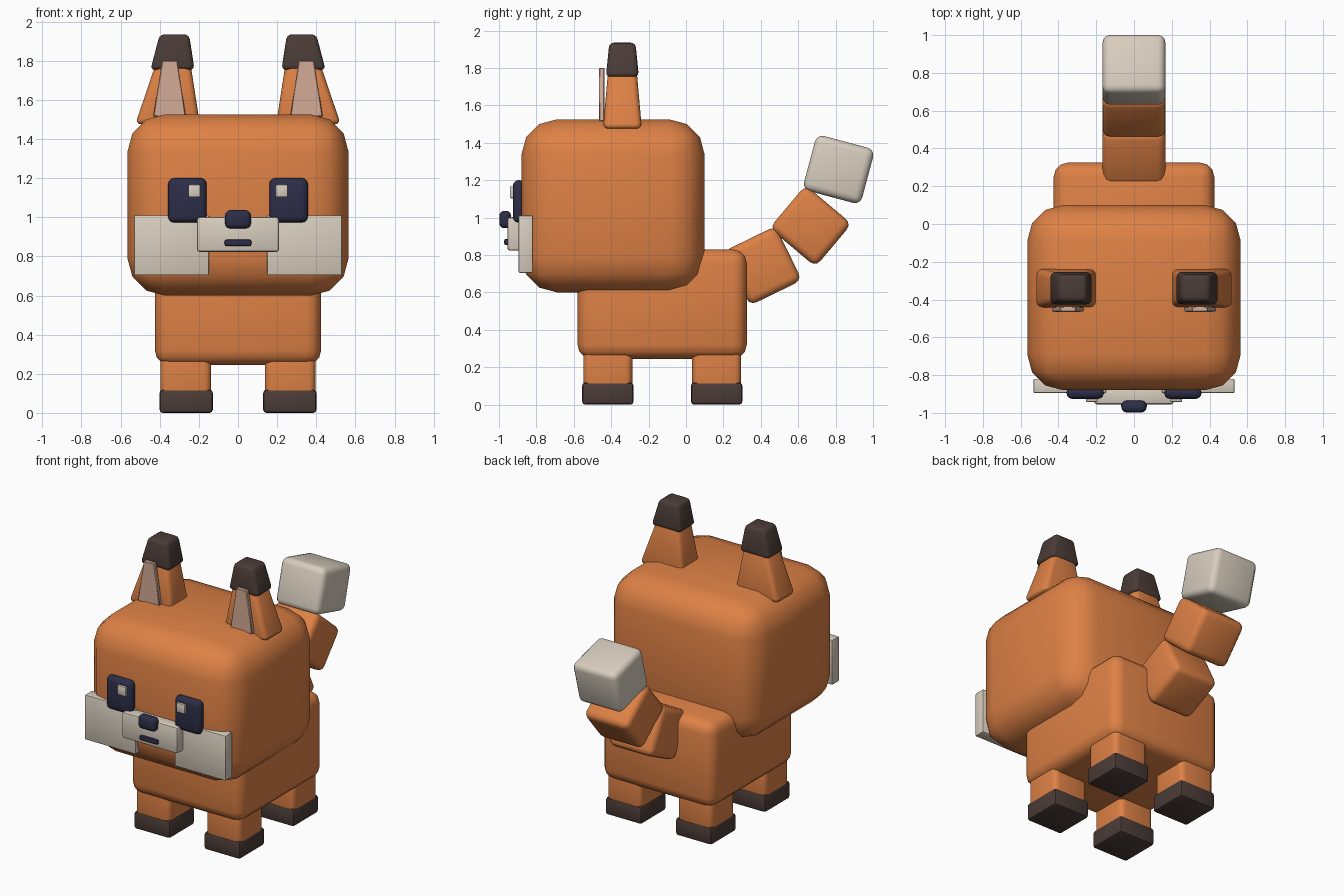
import bpy, bmesh, math
from mathutils import Matrix, Vector

cube = bpy.data.objects.get("Cube")
if cube:
    bpy.data.objects.remove(cube, do_unlink=True)


def material(name, rgb):
    m = bpy.data.materials.new(name)
    m.use_nodes = True
    m.diffuse_color = (*rgb, 1)
    m.node_tree.nodes["Principled BSDF"].inputs["Base Color"].default_value = (*rgb, 1)
    return m


ORANGE = material("orange fur", (0.73, 0.22, 0.06))
CREAM = material("cream fur", (0.69, 0.62, 0.52))
BROWN = material("dark brown", (0.07, 0.045, 0.038))
NAVY = material("dark navy", (0.026, 0.027, 0.065))
PINK = material("inner ear pink", (0.66, 0.41, 0.31))


def block(name, mat, x, y, z, bevel, segments=3, top=None, pitch=0, mirror=False):
    """Rounded box from ranges; top gives (x, y) ranges of a tapered top face."""
    bm = bmesh.new()
    bmesh.ops.create_cube(bm, size=1)
    for v in bm.verts:
        up = v.co.z > 0
        xr, yr = top if top and up else (x, y)
        v.co = (xr[v.co.x > 0], yr[v.co.y > 0], z[up])
    bmesh.ops.bevel(bm, geom=bm.edges[:], offset=bevel, offset_type='OFFSET',
                    segments=segments, profile=0.5, affect='EDGES', clamp_overlap=True)
    if pitch:
        c = Vector((sum(x), sum(y), sum(z))) / 2
        turn = Matrix.Rotation(math.radians(pitch), 4, 'X')
        bm.transform(Matrix.Translation(c) @ turn @ Matrix.Translation(-c))
    bmesh.ops.recalc_face_normals(bm, faces=bm.faces[:])
    mesh = bpy.data.meshes.new(name)
    bm.to_mesh(mesh)
    bm.free()
    mesh.materials.append(mat)
    ob = bpy.data.objects.new(name, mesh)
    bpy.context.collection.objects.link(ob)
    bpy.ops.object.select_all(action='DESELECT')
    ob.select_set(True)
    bpy.context.view_layer.objects.active = ob
    bpy.ops.object.shade_smooth_by_angle(angle=math.radians(40))
    if mirror:
        ob.modifiers.new("mirror", 'MIRROR').use_mirror_merge = False
    return ob


# Head and body
block("head", ORANGE, (-0.565, 0.565), (-0.88, 0.1), (0.6, 1.525), 0.19)
block("body", ORANGE, (-0.425, 0.425), (-0.58, 0.325), (0.245, 0.83), 0.075)

# Legs and paws
for place, yc in (("front", -0.418), ("hind", 0.164)):
    block(place + "_legs", ORANGE, (0.137, 0.397), (yc - 0.131, yc + 0.131),
          (0.05, 0.36), 0.035, mirror=True)
    block(place + "_paws", BROWN, (0.129, 0.401), (yc - 0.137, yc + 0.137),
          (0, 0.118), 0.016, 2, mirror=True)

# Ears with dark tips and pink linings
block("ears", ORANGE, (0.195, 0.525), (-0.444, -0.236), (1.475, 1.8), 0.03,
      top=((0.245, 0.415), (-0.415, -0.265)), mirror=True)
block("ear_tips", BROWN, (0.222, 0.448), (-0.428, -0.252), (1.752, 1.935), 0.025,
      top=((0.25, 0.4), (-0.41, -0.27)), mirror=True)
block("ear_linings", PINK, (0.267, 0.433), (-0.465, -0.437), (1.515, 1.8), 0.004, 1,
      top=((0.31, 0.388), (-0.465, -0.437)), mirror=True)

# Face
block("cheeks", CREAM, (0.148, 0.532), (-0.895, -0.82), (0.704, 1.01), 0.006, 2, mirror=True)
block("muzzle", CREAM, (-0.21, 0.21), (-0.955, -0.86), (0.823, 1.002), 0.014, 2)
block("eyes", NAVY, (0.16, 0.357), (-0.926, -0.86), (0.973, 1.2), 0.03, mirror=True)
block("eye_glints", CREAM, (0.192, 0.254), (-0.942, -0.9), (1.103, 1.167), 0.006, 2, mirror=True)
block("nose", NAVY, (-0.066, 0.066), (-0.998, -0.935), (0.943, 1.036), 0.026)
block("mouth", NAVY, (-0.068, 0.068), (-0.972, -0.94), (0.853, 0.885), 0.008, 2)

# Tail: three blocks curling upwards
for name, mat, yc, zc, length, pitch in (
        ("tail_base", ORANGE, 0.41, 0.742, 0.31, 26),
        ("tail_middle", ORANGE, 0.666, 0.955, 0.3, 50),
        ("tail_tip", CREAM, 0.816, 1.257, 0.305, 75)):
    block(name, mat, (-0.166, 0.166), (yc - length / 2, yc + length / 2),
          (zc - 0.161, zc + 0.161), 0.04, pitch=pitch)
